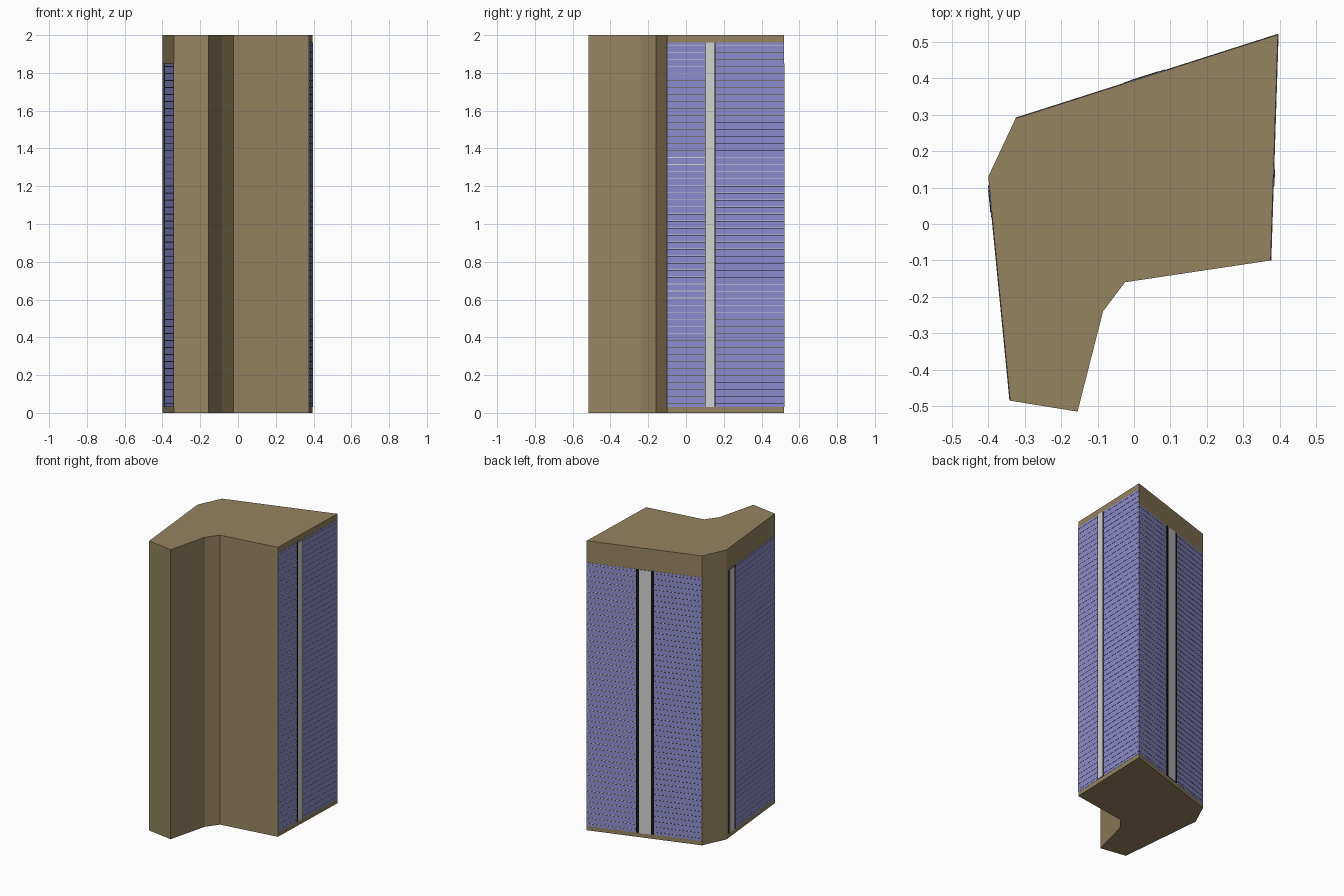
import bpy
import bmesh
from mathutils import Vector

cube = bpy.data.objects.get("Cube")
if cube:
    bpy.data.objects.remove(cube, do_unlink=True)


def material(name, rgb):
    m = bpy.data.materials.new(name)
    m.use_nodes = True
    m.diffuse_color = (*rgb, 1)
    m.node_tree.nodes["Principled BSDF"].inputs["Base Color"].default_value = (*rgb, 1)
    return m


STONE = material("tan stone", (0.30, 0.23, 0.115))
GLASS = material("blue glass", (0.26, 0.26, 0.62))
PALE = material("pale trim", (0.64, 0.64, 0.64))
DARK = material("black trim", (0.005, 0.005, 0.005))


def finish(name, bm, mat):
    bmesh.ops.recalc_face_normals(bm, faces=bm.faces)
    mesh = bpy.data.meshes.new(name)
    bm.to_mesh(mesh)
    bm.free()
    mesh.materials.append(mat)
    obj = bpy.data.objects.new(name, mesh)
    bpy.context.collection.objects.link(obj)


def extrude(bm, base, offset):
    """Solid from a planar outline pushed along an offset."""
    face = bm.faces.new([bm.verts.new(p) for p in base])
    result = bmesh.ops.extrude_face_region(bm, geom=[face], use_keep_orig=True)
    verts = [v for v in result["geom"] if isinstance(v, bmesh.types.BMVert)]
    bmesh.ops.translate(bm, verts=verts, vec=offset)


def plate(bm, wall, t0, t1, z0, z1, depth):
    """Thin plate on a wall between two fractions of its length."""
    p, q = wall
    along = q - p
    out = Vector((along.y, -along.x, 0)).normalized()
    a, b = p + along * t0, p + along * t1
    up = Vector((0, 0, 1))
    extrude(bm, [a + up * z0, b + up * z0, b + up * z1, a + up * z1], out * depth)


# Tower body, outline running counterclockwise
corners = [Vector((x, y, 0)) for x, y in (
    (0.395, 0.52), (-0.325, 0.29), (-0.40, 0.13), (-0.34, -0.485),
    (-0.155, -0.515), (-0.085, -0.24), (-0.025, -0.16), (0.375, -0.10))]
body = bmesh.new()
extrude(body, corners, Vector((0, 0, 2)))
finish("tower_body", body, STONE)

back_left, back_right, chamfer, front_right = corners[:4]
front_left = corners[-1]
FLOOR = 0.0372
BOTTOM = 0.03

# Facade: name, wall, glass top, pale strip range, dark border, glass start
facades = (
    ("left", (front_left, back_left), 1.96, (0.33, 0.405), 0.008, 0.0),
    ("back", (back_left, back_right), 1.85, (0.455, 0.56), 0.026, 0.0),
    ("right", (chamfer, front_right), 1.85, (0.06, 0.16), 0.02, 0.04),
)

for name, wall, top, (s0, s1), border, start in facades:
    # Glass sheet
    bm = bmesh.new()
    plate(bm, wall, start, 1, BOTTOM, top, 0.001)
    finish(name + "_glass", bm, GLASS)

    # Vertical strip with dark borders
    bm = bmesh.new()
    plate(bm, wall, s0 - border, s1 + border, BOTTOM, top, 0.003)
    finish(name + "_strip_border", bm, DARK)
    bm = bmesh.new()
    plate(bm, wall, s0, s1, BOTTOM, top, 0.004)
    finish(name + "_strip", bm, PALE)

    # Floor lines on either side of the strip
    pale, dark = bmesh.new(), bmesh.new()
    bays = [(start, s0 - border, 0.003, 0.0015), (s1 + border, 1, 0.002, 0.002)]
    for t0, t1, pale_height, dark_height in bays:
        if t1 - t0 < 0.05:
            continue
        z = BOTTOM + FLOOR / 2
        while z < top - 0.01:
            plate(pale, wall, t0, t1, z, z + pale_height, 0.002)
            plate(dark, wall, t0, t1, z - dark_height, z, 0.002)
            z += FLOOR
    finish(name + "_floor_ledges", pale, PALE)
    finish(name + "_floor_gaps", dark, DARK)
